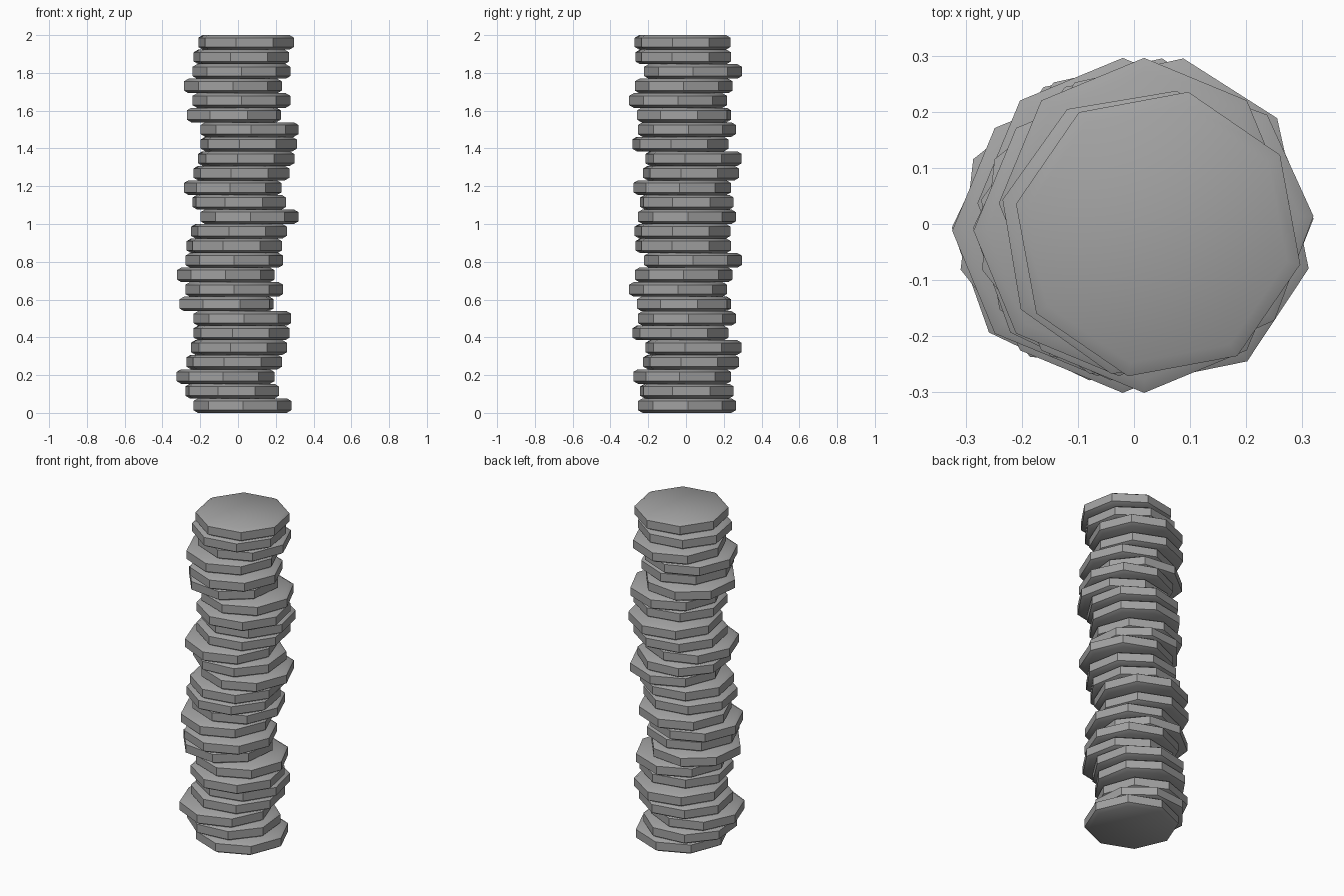
import bpy
import bmesh
import math

cube = bpy.data.objects.get("Cube")
if cube:
    bpy.data.objects.remove(cube, do_unlink=True)

# One plain grey for every disc
grey = bpy.data.materials.new("plain grey")
grey.use_nodes = True
colour = (0.36, 0.36, 0.36, 1)
grey.diffuse_color = colour
grey.node_tree.nodes["Principled BSDF"].inputs["Base Color"].default_value = colour

RADIUS = 0.259
THICK = 2 / 26
EDGE_IN, EDGE_DROP = 0.024, 0.014   # shallow chamfer of the rim


def make_disc(name, x, y, z, turn):
    """Eight-sided coin with a chamfered rim, resting at height z."""
    bm = bmesh.new()
    profile = [(RADIUS - EDGE_IN, 0), (RADIUS, EDGE_DROP),
               (RADIUS, THICK - EDGE_DROP), (RADIUS - EDGE_IN, THICK)]
    rings = []
    for r, h in profile:
        angles = [math.radians(turn + 45 * k) for k in range(8)]
        rings.append([bm.verts.new((r * math.cos(a), r * math.sin(a), h)) for a in angles])
    for low, high in zip(rings, rings[1:]):
        for k in range(8):
            n = (k + 1) % 8
            bm.faces.new((low[k], low[n], high[n], high[k]))
    bm.faces.new(rings[0][::-1])
    bm.faces.new(rings[-1])
    mesh = bpy.data.meshes.new(name)
    bm.to_mesh(mesh)
    bm.free()
    mesh.materials.append(grey)
    disc = bpy.data.objects.new(name, mesh)
    disc.location = (x, y, z)
    bpy.context.collection.objects.link(disc)
    return disc


# Half stack from the top down: x, y, turn in degrees
half_stack = [
    (.043, -.018, -12), (.018, -.015, -13), (.018, .037, 0), (-.027, -.012, 0),
    (.018, -.042, 0), (-.022, -.01, 16), (.061, .005, 2), (.057, -.03, -11),
    (.043, .04, -10), (.018, .027, -12), (-.028, -.02, -3), (.007, .005, -17),
    (.061, .005, 1),
]

# The same half stack is used twice, the lower one slid sideways
discs = []
for half, slide in enumerate((0, -.038)):
    for i, (x, y, turn) in enumerate(half_stack):
        n = half * len(half_stack) + i
        discs.append(make_disc(f"disc_{n + 1}", x + slide, y, 2 - (n + 1) * THICK, turn))

# Soft chamfers, crisp rim edges
bpy.ops.object.select_all(action='DESELECT')
for disc in discs:
    disc.select_set(True)
bpy.context.view_layer.objects.active = discs[0]
bpy.ops.object.shade_smooth_by_angle(angle=math.radians(38))
